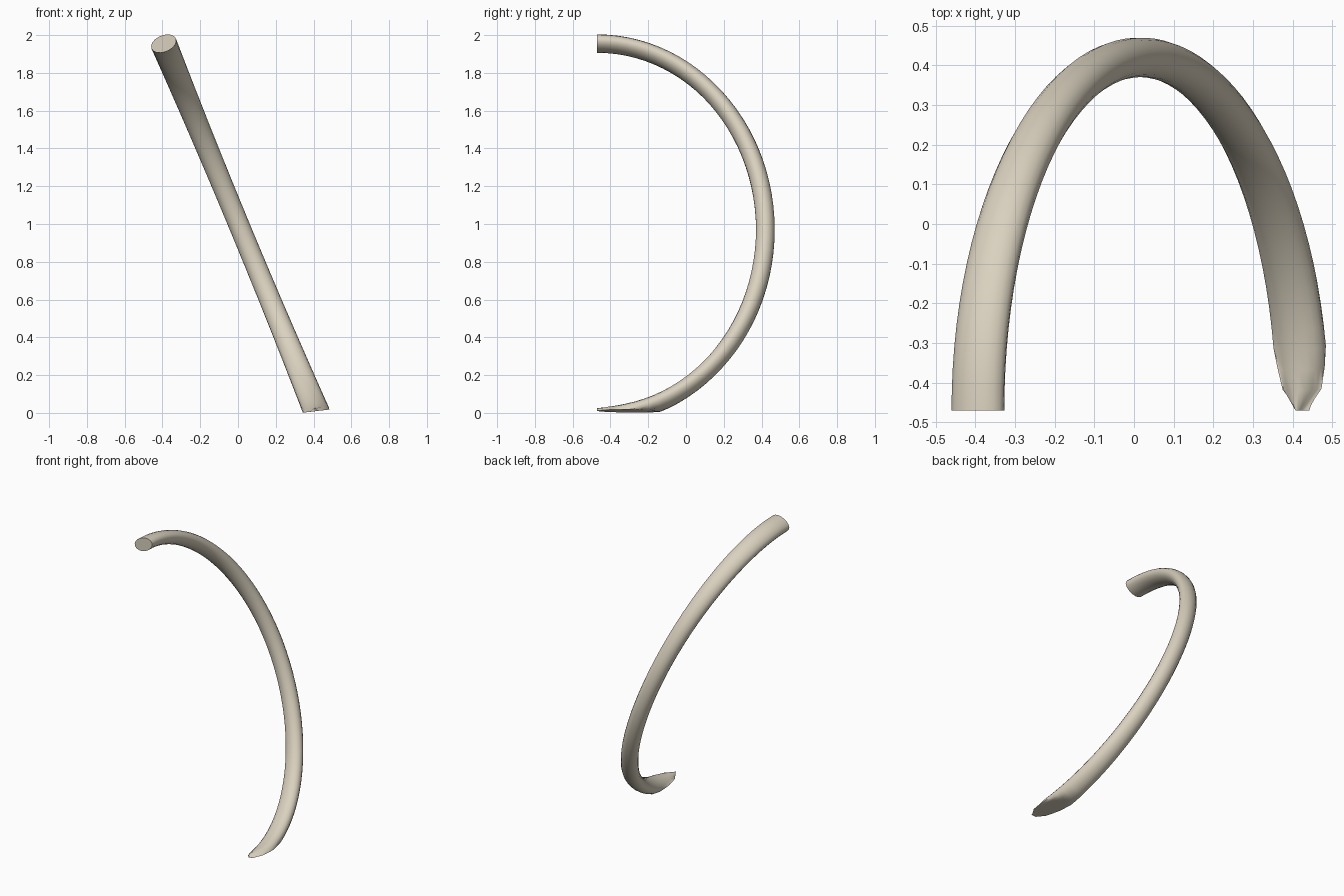
import bpy, bmesh, math
from mathutils import Vector

if "Cube" in bpy.data.objects:
    bpy.data.objects.remove(bpy.data.objects["Cube"])

SEGMENTS, SIDES = 52, 18
ROLL = math.atan(0.415)          # lean of the plane holding the arc

bone = bpy.data.materials.new("warm ivory")
bone.diffuse_color = (0.70, 0.64, 0.52, 1.0)
bone.use_nodes = True
bone.node_tree.nodes["Principled BSDF"].inputs["Base Color"].default_value = bone.diffuse_color


def centre(t):
    """Point on the leaning half-ellipse, t from +90 (top) to -90 degrees."""
    y = -0.47 + 0.89 * math.cos(t)
    z = 0.97 + 0.985 * math.sin(t)
    return Vector((0.415 * (1 - z) + 0.003, y, z))


# Curved rod: oval rings swept along the arc
bm = bmesh.new()
rings = []
across = Vector((math.cos(ROLL), 0, math.sin(ROLL)))
for i in range(SEGMENTS + 1):
    t = math.pi / 2 - math.pi * i / SEGMENTS
    c = centre(t)
    tangent = (centre(t - 0.01) - centre(t + 0.01)).normalized()
    outward = across.cross(tangent).normalized()
    s = math.sin(t) ** 2
    a, b = 0.05 - 0.006 * s, 0.055 + 0.015 * s
    # pointed lower tip
    if t < 0:
        b *= min(1, 0.08 + max(0, (c.y + 0.47) / 0.2) ** 0.35)
    ring = []
    for k in range(SIDES):
        u = 2 * math.pi * k / SIDES
        p = c + across * (b * math.cos(u)) + outward * (a * math.sin(u))
        # flat ground contact under the lower end
        if t < 0:
            p.z = max(p.z, 0.12 * max(0, p.x - 0.335))
        ring.append(bm.verts.new(p))
    rings.append(ring)

for r0, r1 in zip(rings, rings[1:]):
    for k in range(SIDES):
        n = (k + 1) % SIDES
        bm.faces.new((r0[k], r0[n], r1[n], r1[k]))
bm.faces.new(rings[0])
bm.faces.new(rings[-1])
bmesh.ops.remove_doubles(bm, verts=bm.verts, dist=0.0005)
bmesh.ops.recalc_face_normals(bm, faces=bm.faces)

mesh = bpy.data.meshes.new("curved_rod")
bm.to_mesh(mesh)
bm.free()
mesh.materials.append(bone)
rod = bpy.data.objects.new("curved_rod", mesh)
bpy.context.collection.objects.link(rod)
bpy.context.view_layer.objects.active = rod
rod.select_set(True)
bpy.ops.object.shade_smooth_by_angle(angle=math.radians(40))
